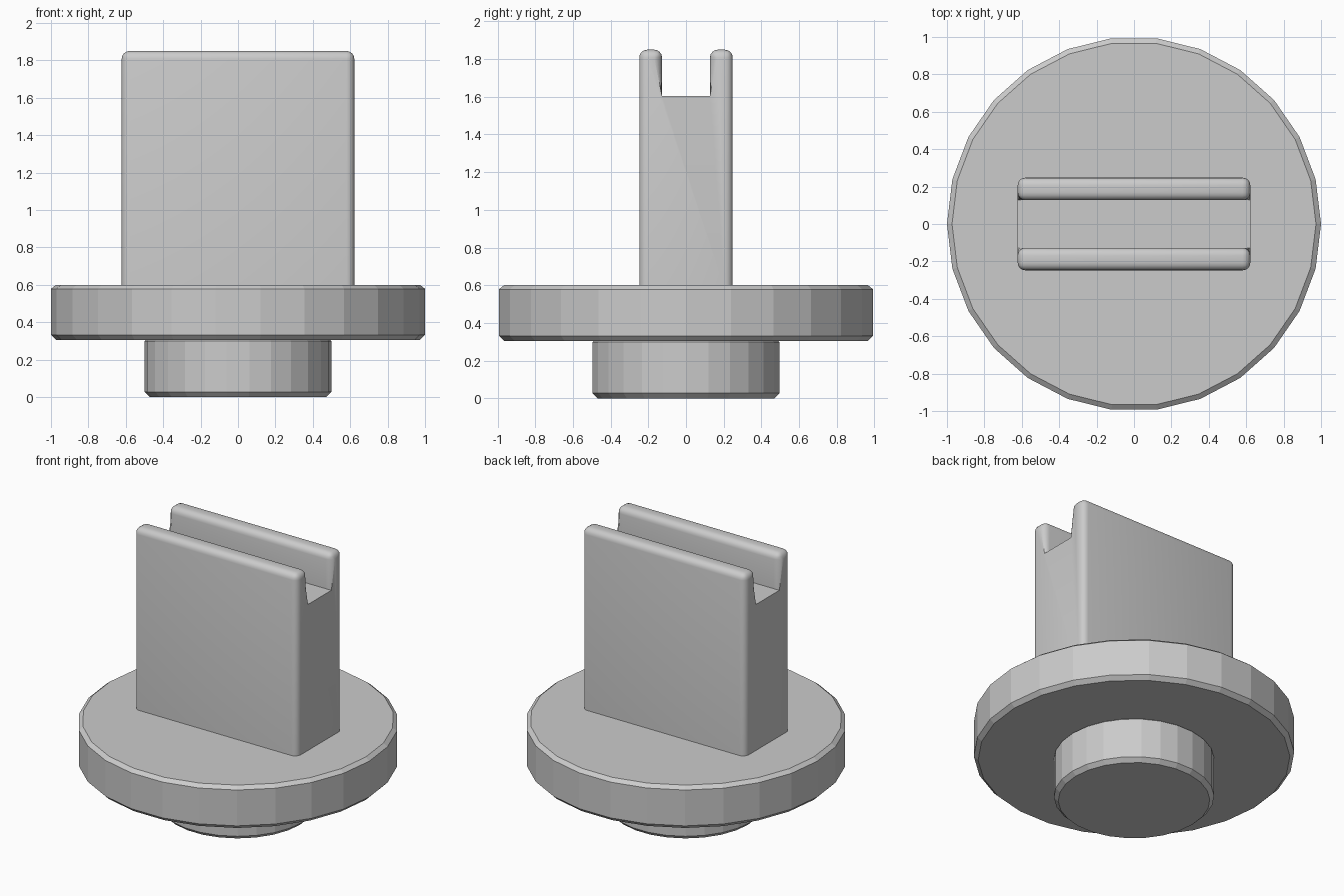
import bpy, bmesh, math

if "Cube" in bpy.data.objects:
    bpy.data.objects.remove(bpy.data.objects["Cube"])

SIDES = 26


def finish(name, bm):
    mesh = bpy.data.meshes.new(name)
    bm.to_mesh(mesh)
    bm.free()
    obj = bpy.data.objects.new(name, mesh)
    bpy.context.collection.objects.link(obj)
    return obj


def chamfered_disc(name, radius, z0, z1, chamfer=0.027):
    # Flat-faced turned disc, with small chamfers at both rims
    profile = [(radius - chamfer, z0), (radius, z0 + chamfer),
               (radius, z1 - chamfer * 0.8), (radius - chamfer, z1)]
    bm = bmesh.new()
    rings = [[bm.verts.new((r * math.cos(math.tau * i / SIDES),
                            r * math.sin(math.tau * i / SIDES), z))
              for i in range(SIDES)] for r, z in profile]
    bm.faces.new(rings[0][::-1])
    bm.faces.new(rings[-1])
    for low, high in zip(rings, rings[1:]):
        for i in range(SIDES):
            j = (i + 1) % SIDES
            bm.faces.new((low[i], low[j], high[j], high[i]))
    return finish(name, bm)


# Round foot and wide flange
chamfered_disc("foot", 0.5, 0.0, 0.32)
chamfered_disc("flange", 1.0, 0.305, 0.6)

# Slotted upright: U-shaped section extruded along x
half_x, half_y, slot_y = 0.622, 0.248, 0.127
bottom, slot_z, top = 0.58, 1.605, 1.85
section = [(-half_y, bottom), (half_y, bottom), (half_y, top), (slot_y, top),
           (slot_y, slot_z), (-slot_y, slot_z), (-slot_y, top), (-half_y, top)]
bm = bmesh.new()
face = bm.faces.new([bm.verts.new((-half_x, y, z)) for y, z in section])
ext = bmesh.ops.extrude_face_region(bm, geom=[face], use_keep_orig=True)
bmesh.ops.translate(bm, vec=(2 * half_x, 0, 0),
                    verts=[g for g in ext["geom"] if isinstance(g, bmesh.types.BMVert)])
bmesh.ops.recalc_face_normals(bm, faces=bm.faces)

# Round the prong tops and all upright corners
rounded = []
for e in bm.edges:
    a, b = (v.co for v in e.verts)
    upright_edge = abs(a.z - b.z) > 0.1 and abs(a.x - b.x) < 0.01
    top_edge = min(a.z, b.z) > top - 0.01
    if upright_edge or top_edge:
        rounded.append(e)
bmesh.ops.bevel(bm, geom=rounded, offset=0.042, offset_type='OFFSET', segments=4,
                profile=0.5, affect='EDGES', clamp_overlap=True)
upright = finish("slotted_upright", bm)

bpy.context.view_layer.objects.active = upright
upright.select_set(True)
bpy.ops.object.shade_smooth_by_angle(angle=math.radians(35))
